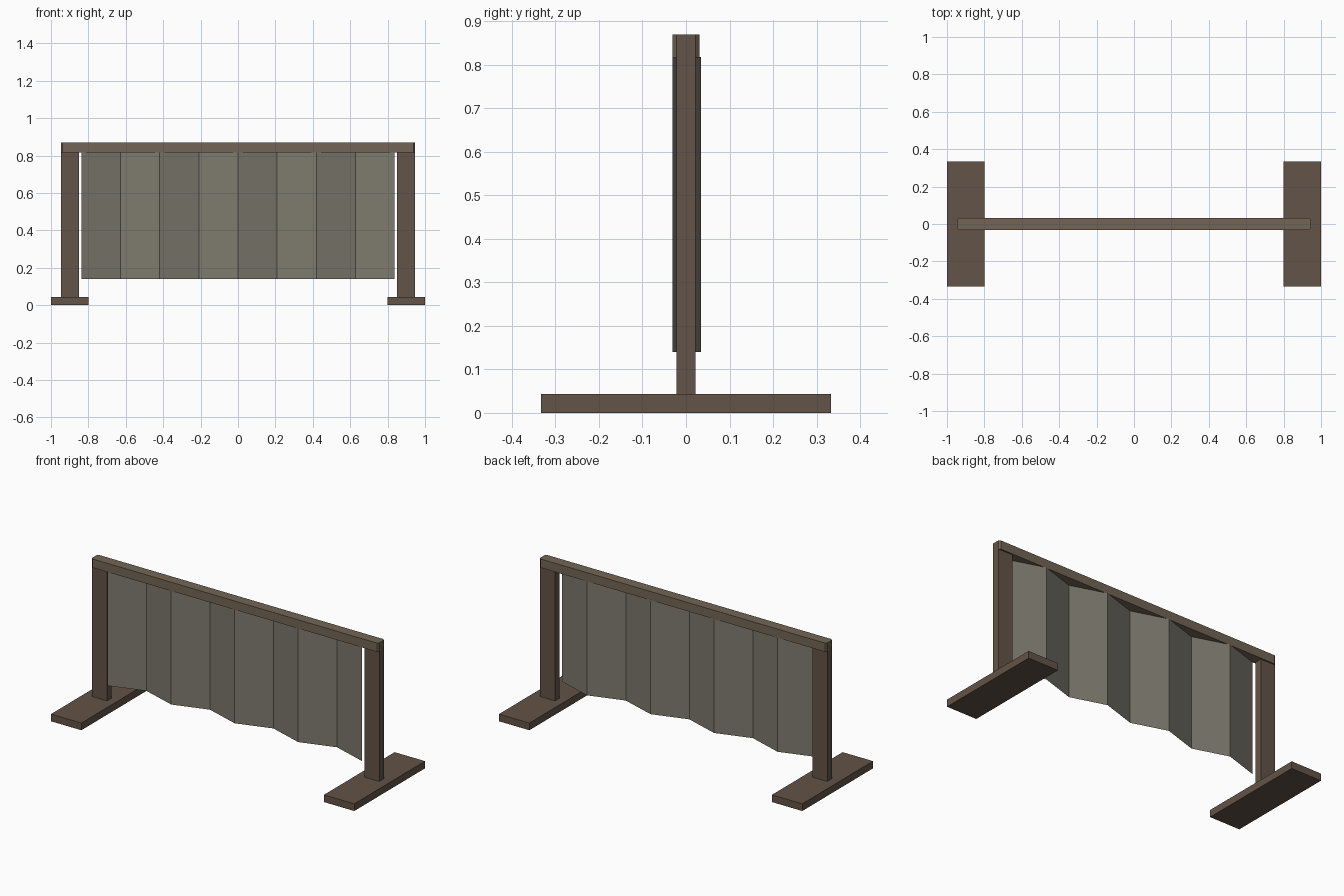
import bpy, bmesh

if "Cube" in bpy.data.objects:
    bpy.data.objects.remove(bpy.data.objects["Cube"])


def material(name, rgb):
    m = bpy.data.materials.new(name)
    m.diffuse_color = (*rgb, 1)
    m.use_nodes = True
    m.node_tree.nodes["Principled BSDF"].inputs["Base Color"].default_value = m.diffuse_color
    return m


def make(name, bm, mat):
    bmesh.ops.recalc_face_normals(bm, faces=bm.faces)
    me = bpy.data.meshes.new(name)
    bm.to_mesh(me)
    bm.free()
    me.materials.append(mat)
    ob = bpy.data.objects.new(name, me)
    bpy.context.collection.objects.link(ob)
    return ob


def prism(name, outline, z0, z1, mat):
    """Extrude a plan outline from z0 up to z1."""
    bm = bmesh.new()
    face = bm.faces.new([bm.verts.new((x, y, z0)) for x, y in outline])
    top = bmesh.ops.extrude_face_region(bm, geom=[face])["geom"]
    bmesh.ops.translate(bm, vec=(0, 0, z1 - z0),
                        verts=[v for v in top if isinstance(v, bmesh.types.BMVert)])
    return make(name, bm, mat)


def rect(cx, hx, hy):
    return [(cx - hx, -hy), (cx + hx, -hy), (cx + hx, hy), (cx - hx, hy)]


dark_wood = material("dark_wood", (0.125, 0.088, 0.063))
light_wood = material("light_wood", (0.17, 0.13, 0.09))
cloth = material("cloth", (0.205, 0.195, 0.155))

# Feet and posts on both sides
for side, s in (("left", -1), ("right", 1)):
    prism(side + "_foot", rect(s * 0.9, 0.1, 0.333), 0, 0.043, dark_wood)
    prism(side + "_post", rect(s * 0.898, 0.049, 0.022), 0.043, 0.868, dark_wood)

# Top rail with chamfered vertical corners
X, Y, C = 0.947, 0.031, 0.01
rail = [(-X + C, -Y), (X - C, -Y), (X, -Y + C), (X, Y - C),
        (X - C, Y), (-X + C, Y), (-X, Y - C), (-X, -Y + C)]
prism("top_rail", rail, 0.817, 0.869, light_wood)

# Pleated hanging panel: eight flat folds
bm = bmesh.new()
columns = []
for i in range(9):
    x = -0.838 + i * 0.2095
    y = 0.035 if i % 2 else -0.031
    columns.append([bm.verts.new((x, y, z)) for z in (0.14, 0.818)])
for a, b in zip(columns, columns[1:]):
    bm.faces.new((a[0], b[0], b[1], a[1]))
make("pleated_panel", bm, cloth)
